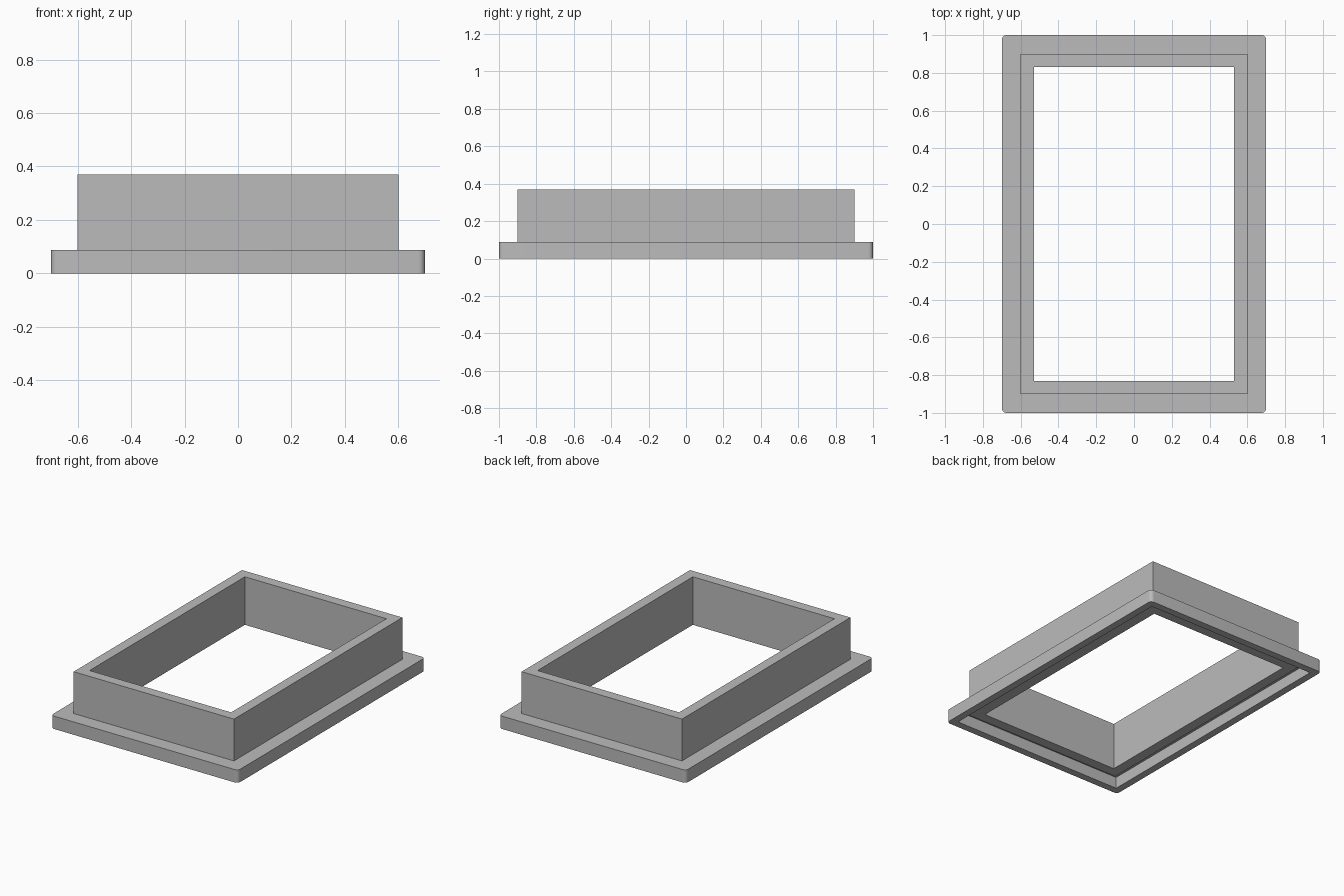
import bpy
import bmesh
import math

cube = bpy.data.objects.get("Cube")
if cube:
    bpy.data.objects.remove(cube, do_unlink=True)

HALF_X, HALF_Y = 0.70, 1.00

grey = bpy.data.materials.new("plain grey")
grey.use_nodes = True
color = (0.5, 0.5, 0.5, 1.0)
grey.diffuse_color = color
grey.node_tree.nodes["Principled BSDF"].inputs["Base Color"].default_value = color


def frame(name, profile, corner_radius=0.0):
    """Sweep a closed (inset, z) profile around the rectangular outline."""
    bm = bmesh.new()
    loops = []
    for inset, z in profile:
        x, y = HALF_X - inset, HALF_Y - inset
        loops.append([bm.verts.new((sx * x, sy * y, z))
                      for sx, sy in ((-1, -1), (1, -1), (1, 1), (-1, 1))])
    for i, lower in enumerate(loops):
        upper = loops[(i + 1) % len(loops)]
        for j in range(4):
            k = (j + 1) % 4
            bm.faces.new((lower[j], lower[k], upper[k], upper[j]))
    bmesh.ops.recalc_face_normals(bm, faces=bm.faces)

    # Round the outermost upright corners
    if corner_radius:
        corners = [bm.edges.get((loops[0][j], loops[1][j])) for j in range(4)]
        bmesh.ops.bevel(bm, geom=corners, offset=corner_radius, segments=6,
                        profile=0.5, affect='EDGES')

    mesh = bpy.data.meshes.new(name)
    bm.to_mesh(mesh)
    bm.free()
    mesh.materials.append(grey)
    obj = bpy.data.objects.new(name, mesh)
    bpy.context.collection.objects.link(obj)
    bpy.ops.object.select_all(action='DESELECT')
    obj.select_set(True)
    bpy.context.view_layer.objects.active = obj
    bpy.ops.object.shade_smooth_by_angle(angle=math.radians(30))
    return obj


# Base flange: outer rim with a recess underneath
frame("base_flange",
      [(0.0, 0.0), (0.0, 0.087), (0.10, 0.087),
       (0.10, 0.078), (0.05, 0.078), (0.05, 0.0)],
      corner_radius=0.025)

# Upright collar: straight walls around the opening, ending inside the recess
frame("upright_collar",
      [(0.10, 0.045), (0.10, 0.37), (0.17, 0.37), (0.17, 0.045)])
